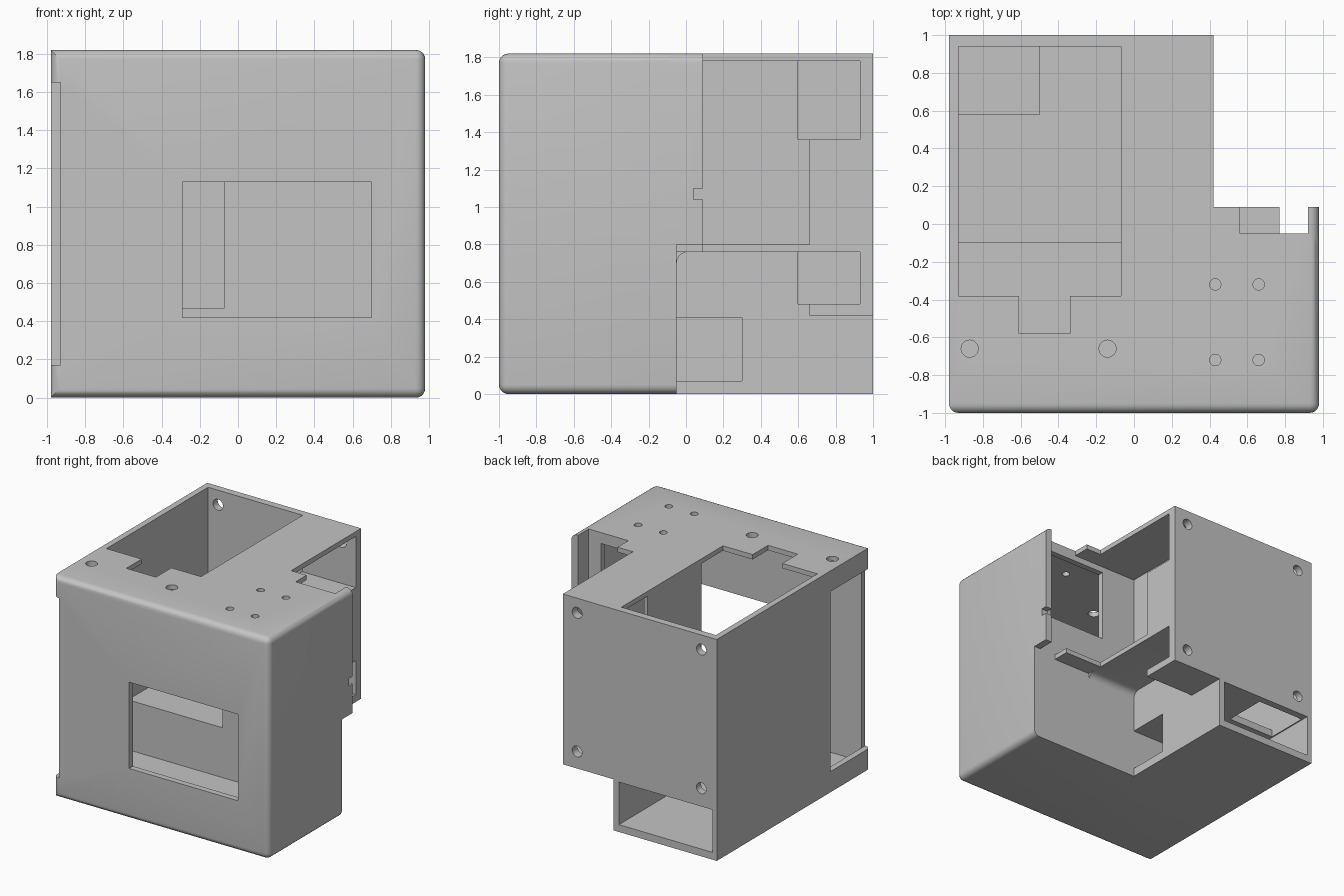
import bpy, bmesh, math
from mathutils import Matrix, Vector

cube = bpy.data.objects.get("Cube")
if cube:
    bpy.data.objects.remove(cube, do_unlink=True)

grey = bpy.data.materials.new("matte grey")
grey.use_nodes = True
COLOUR = (0.55, 0.55, 0.55, 1)
grey.diffuse_color = COLOUR
grey.node_tree.nodes["Principled BSDF"].inputs["Base Color"].default_value = COLOUR


def make_object(name, bm):
    mesh = bpy.data.meshes.new(name)
    bm.to_mesh(mesh)
    bm.free()
    mesh.materials.append(grey)
    obj = bpy.data.objects.new(name, mesh)
    bpy.context.collection.objects.link(obj)
    return obj


def box(name, lo, hi, radius=0, rounded=None):
    """Box between two corners; edges chosen by the rule are rounded."""
    lo, hi = Vector(lo), Vector(hi)
    size, middle = hi - lo, (lo + hi) / 2
    bm = bmesh.new()
    bmesh.ops.create_cube(bm, size=1)
    bmesh.ops.scale(bm, vec=size, verts=bm.verts)
    bmesh.ops.translate(bm, vec=middle, verts=bm.verts)
    if rounded:
        edges = [e for e in bm.edges if rounded((e.verts[0].co + e.verts[1].co) / 2)]
        bmesh.ops.bevel(bm, geom=edges, offset=radius, segments=5,
                        profile=0.5, affect='EDGES')
    return make_object(name, bm)


def drill(name, centre, radius, axis):
    bm = bmesh.new()
    bmesh.ops.create_cone(bm, cap_ends=True, segments=24, radius1=radius,
                          radius2=radius, depth=0.3)
    turn = Matrix.Rotation(math.pi / 2, 4, 'X') if axis == 'Y' else Matrix.Identity(4)
    bmesh.ops.transform(bm, matrix=Matrix.Translation(Vector(centre)) @ turn,
                        verts=bm.verts)
    return make_object(name, bm)


def combine(target, tool, operation):
    mod = target.modifiers.new(tool.name, 'BOOLEAN')
    mod.operation = operation
    mod.solver = 'EXACT'
    mod.object = tool
    bpy.ops.object.select_all(action='DESELECT')
    bpy.context.view_layer.objects.active = target
    target.select_set(True)
    bpy.ops.object.modifier_apply(modifier=mod.name)
    bpy.data.objects.remove(tool, do_unlink=True)


# Front body: rounded around the front face and along the left side
housing = box("housing", (-.98, -1, 0), (.98, -.05, 1.82), .05,
              lambda m: m.y < -.9 or (m.x > .9 and abs(m.y + .525) < .1))

# Rear chamber, with the stepped space under its left half
rear = box("rear_chamber", (-.98, -.1, .42), (.42, 1, 1.82))
combine(rear, box("under_step", (-.04, -.05, .2), (.6, .66, .76), .06,
                  lambda m: m.y < 0 and m.z > .7), 'DIFFERENCE')

# Lower duct, side flange, top lip and ledge
for part in (
    rear,
    box("duct", (-.98, -.1, 0), (-.04, 1, .5)),
    box("side_flange", (.88, -.1, .8), (.98, .09, 1.82), .05,
        lambda m: m.x > .97 and m.z > 1.8),
    box("top_lip", (.38, -.1, 1.78), (.9, .09, 1.82)),
    box("ledge", (.38, -.1, .76), (.77, .09, .8)),
):
    combine(housing, part, 'UNION')

# Hollows and openings
cuts = {
    "front_cavity": ((-.93, -.95, .06), (.93, -.1, 1.78)),
    "chamber_space": ((-.93, -.2, .47), (-.07, .94, 1.78)),
    "top_opening": ((-.93, -.38, 1.7), (-.07, .94, 2)),
    "top_notch": ((-.61, -.58, 1.7), (-.34, -.3, 2)),
    "side_bay": ((-.04, -.05, .8), (.92, .66, 1.78)),
    "upper_pocket": ((-.2, .6, 1.36), (.6, .93, 1.78)),
    "lower_pocket": ((-.2, .6, .48), (.6, .93, .76)),
    "duct_space": ((-.94, -.05, .06), (-.09, 1.1, .41)),
    "duct_ceiling_hole": ((-.93, .58, .3), (-.5, .94, .6)),
    "duct_side_opening": ((-.2, -.05, .07), (.1, .3, .41)),
    "front_window": ((-.29, -1.1, .42), (.7, -.9, 1.13)),
    "inner_wall_window": ((.28, -.2, 1.13), (.81, 0, 1.73)),
    "right_side_slot": ((-1.1, -1.1, .17), (-.93, -.48, 1.65)),
    "lip_cutout": ((.56, -.05, 1.7), (.92, .2, 2)),
    "flange_notch": ((.9, .04, 1.04), (1.1, .2, 1.1)),
}
for name, (lo, hi) in cuts.items():
    combine(housing, box(name, lo, hi), 'DIFFERENCE')

# Screw holes in the top and back
for x in (-.87, -.14):
    combine(housing, drill("top_hole", (x, -.66, 1.82), .045, 'Z'), 'DIFFERENCE')
for x in (.43, .66):
    for y in (-.32, -.72):
        combine(housing, drill("small_hole", (x, y, 1.82), .03, 'Z'), 'DIFFERENCE')
for x in (.29, -.84):
    for z in (1.7, .56):
        combine(housing, drill("back_hole", (x, 1, z), .045, 'Y'), 'DIFFERENCE')

# Smooth shading with crisp edges
bpy.ops.object.select_all(action='DESELECT')
bpy.context.view_layer.objects.active = housing
housing.select_set(True)
bpy.ops.object.shade_smooth_by_angle(angle=math.radians(30))
